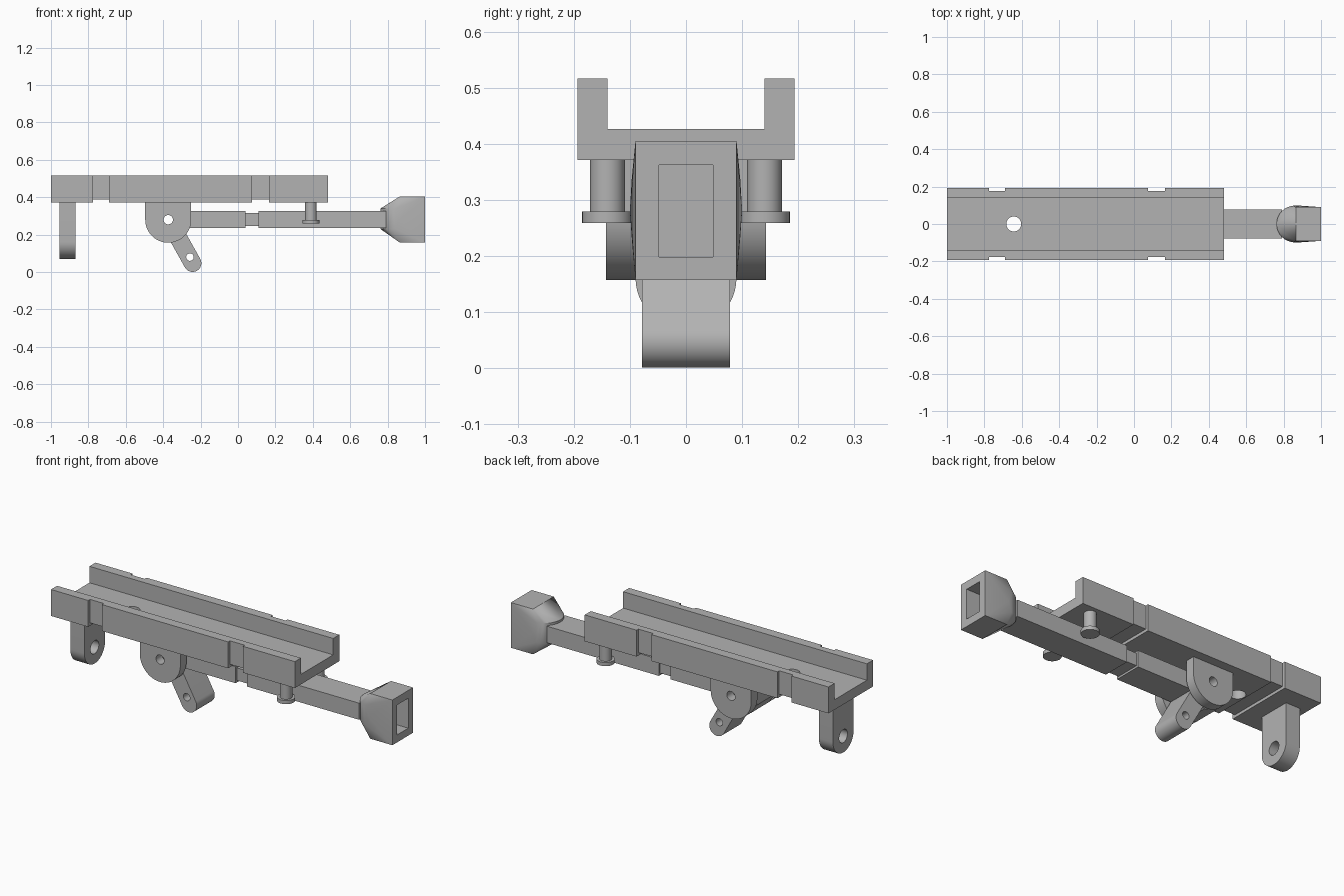
import bpy, bmesh
from math import sin, cos, pi, radians
from mathutils import Vector

if "Cube" in bpy.data.objects:
    bpy.data.objects.remove(bpy.data.objects["Cube"])

grey = bpy.data.materials.new("plain grey")
grey.use_nodes = True
grey.diffuse_color = (0.45, 0.45, 0.45, 1)
grey.node_tree.nodes["Principled BSDF"].inputs["Base Color"].default_value = grey.diffuse_color


def finish(name, bm):
    bmesh.ops.recalc_face_normals(bm, faces=bm.faces[:])
    mesh = bpy.data.meshes.new(name)
    bm.to_mesh(mesh)
    bm.free()
    mesh.materials.append(grey)
    ob = bpy.data.objects.new(name, mesh)
    bpy.context.collection.objects.link(ob)
    return ob


def loft(name, sections):
    """Join (position, outline) sections with side faces and cap both ends."""
    bm = bmesh.new()
    rings = [[bm.verts.new(p) for p in ring] for ring in sections]
    n = len(rings[0])
    for a, b in zip(rings, rings[1:]):
        for i in range(n):
            bm.faces.new((a[i], a[(i + 1) % n], b[(i + 1) % n], b[i]))
    bm.faces.new(rings[0])
    bm.faces.new(rings[-1])
    bmesh.ops.remove_doubles(bm, verts=bm.verts[:], dist=0.0001)
    bmesh.ops.dissolve_degenerate(bm, edges=bm.edges[:], dist=0.0001)
    return finish(name, bm)


def place(axis, u, v, w):
    return {"x": (w, u, v), "y": (u, w, v), "z": (u, v, w)}[axis]


def prism(name, outline, axis, start, end):
    return loft(name, [[place(axis, u, v, w) for u, v in outline] for w in (start, end)])


def arc(cu, cv, r, a0, a1, n=24):
    angles = [radians(a0 + (a1 - a0) * i / n) for i in range(n + 1)]
    return [(cu + r * cos(a), cv + r * sin(a)) for a in angles]


def rod(name, axis, cu, cv, r, start, end, n=40):
    return prism(name, arc(cu, cv, r, 0, 360, n)[:-1], axis, start, end)


def rect(u0, u1, v0, v1):
    return [(u0, v0), (u1, v0), (u1, v1), (u0, v1)]


def cut(cutter, *targets):
    for ob in targets:
        mod = ob.modifiers.new("opening", "BOOLEAN")
        mod.operation = "DIFFERENCE"
        mod.solver = "EXACT"
        mod.object = cutter
        bpy.context.view_layer.objects.active = ob
        bpy.ops.object.modifier_apply(modifier=mod.name)
    bpy.data.objects.remove(cutter)


def grooved(name, outline, start, grooves, end, depth):
    """Extrude outline(inset) along x, with shallow grooves running round it."""
    stops = [(start, 0)]
    for a, b in grooves:
        stops += [(a, 0), (a, depth), (b, depth), (b, 0)]
    stops.append((end, 0))
    return loft(name, [[(x, y, z) for y, z in outline(d)] for x, d in stops])


# Channel rail with two grooves round the outside
def channel(d):
    o, i, bottom, floor, top = 0.193 - d, 0.14, 0.371 + d, 0.426, 0.516
    return [(-o, bottom), (o, bottom), (o, top), (i, top),
            (i, floor), (-i, floor), (-i, top), (-o, top)]


rail = grooved("channel_rail", channel, -1.0, [(-0.775, -0.69), (0.075, 0.165)], 0.48, 0.016)
cut(rod("floor_hole", "z", -0.643, 0, 0.04, 0.3, 0.5), rail)

# Hanging lug at the end of the rail
lug = prism("end_lug", [(0.09, 0.375)] + [(-0.09, 0.375)] + arc(0, 0.161, 0.09, 180, 360),
            "x", -0.955, -0.87)
cut(rod("lug_hole", "x", 0, 0.161, 0.036, -1, -0.8), lug)

# Sliding arm with its groove
def bar(d):
    return rect(-0.078 + d, 0.078 - d, 0.236 + d, 0.327 - d)


arm = grooved("sliding_arm", bar, -0.45, [(0.04, 0.11)], 0.79, 0.011)

# Elbow block and angled leg
px, pz = -0.373, 0.28
elbow = prism("arm_elbow", [(px + 0.06, 0.32), (-0.48, 0.32), (-0.485, 0.235), (-0.45, 0.183),
                            (px, 0.159), (px + 0.06, 0.2)], "y", -0.078, 0.078)
foot = (-0.243, 0.048)
leg = prism("angled_leg", arc(*foot, 0.047, -150, 30) + arc(px, pz, 0.047, 30, 210),
            "y", -0.078, 0.078)
cut(rod("leg_hole", "y", -0.257, 0.08, 0.02, -0.3, 0.3), leg)

# Pivot ears on both sides
ears = []
for side, s in (("left", 1), ("right", -1)):
    ears.append(prism("pivot_ear_" + side,
                      [(px + 0.123, 0.375), (px - 0.123, 0.375)] + arc(px, pz, 0.123, 180, 360, 32),
                      "y", s * 0.09, s * 0.143))
cut(rod("pivot_hole", "y", px, pz, 0.025, -0.3, 0.3), arm, elbow, leg, *ears)

# Guide pins with flat heads
pins = []
for side, s in (("back", 1), ("front", -1)):
    pins.append(rod("guide_pin_" + side, "z", 0.39, s * 0.14, 0.031, 0.27, 0.375))
    pins.append(rod("pin_head_" + side, "z", 0.39, s * 0.14, 0.045, 0.259, 0.279))

# Faceted socket with a rounded nose, made as a convex hull
corners = [Vector((x, y, z)) for x in (0.866, 1.0) for y in (-0.09, 0.09) for z in (0.157, 0.405)]
corners += [Vector((0.862, y, 0.281)) for y in (-0.1, 0.1)]
corners += [Vector((x, y, z)) for x, y in arc(0.86, 0, 0.098, 100, 260, 14) for z in (0.23, 0.34)]
bm = bmesh.new()
for c in corners:
    bm.verts.new(c)
hull = bmesh.ops.convex_hull(bm, input=bm.verts[:])
bmesh.ops.delete(bm, geom=list({g for g in hull["geom_interior"]}), context="VERTS")
bmesh.ops.dissolve_limit(bm, angle_limit=0.01, verts=bm.verts[:], edges=bm.edges[:])
socket = finish("faceted_socket", bm)
cut(prism("socket_opening", rect(-0.048, 0.048, 0.198, 0.362), "x", 0.88, 1.1), socket)

# Smooth the round parts, keeping hard edges
for ob in [rail, lug, arm, elbow, leg, socket] + ears + pins:
    bpy.ops.object.select_all(action="DESELECT")
    ob.select_set(True)
    bpy.context.view_layer.objects.active = ob
    bpy.ops.object.shade_smooth_by_angle(angle=radians(25))
